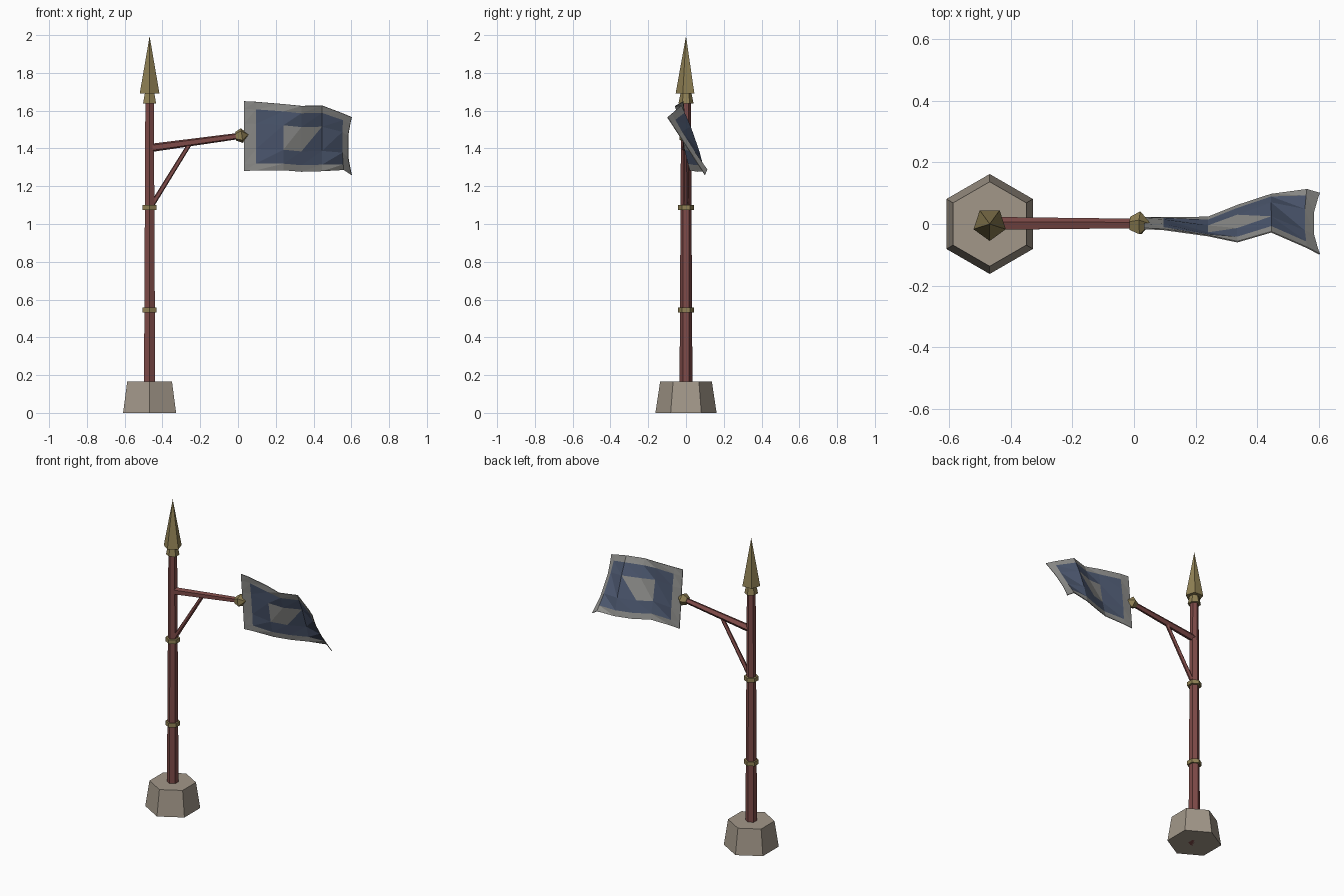
import bpy, bmesh, math
from mathutils import Vector

if "Cube" in bpy.data.objects:
    bpy.data.objects.remove(bpy.data.objects["Cube"])


def material(name, rgb):
    m = bpy.data.materials.new(name)
    m.diffuse_color = (*rgb, 1)
    m.use_nodes = True
    m.node_tree.nodes["Principled BSDF"].inputs["Base Color"].default_value = m.diffuse_color
    return m


WOOD = material("red_wood", (0.21, 0.07, 0.065))
BRASS = material("brass", (0.28, 0.22, 0.09))
STONE = material("stone", (0.36, 0.31, 0.25))
NAVY = material("navy_cloth", (0.075, 0.10, 0.165))
GREY = material("grey_cloth", (0.28, 0.28, 0.27))
X0 = -0.468  # pole axis


def finish(name, bm, mats):
    bmesh.ops.recalc_face_normals(bm, faces=bm.faces[:])
    me = bpy.data.meshes.new(name)
    bm.to_mesh(me)
    bm.free()
    for m in mats:
        me.materials.append(m)
    ob = bpy.data.objects.new(name, me)
    bpy.context.collection.objects.link(ob)
    return ob


def turned(name, start, axis, profile, sides, mat, phase=math.pi / 2):
    """Faceted solid: profile of (distance along axis, radius); axis lies in the xz plane."""
    start, axis = Vector(start), Vector(axis).normalized()
    v = Vector((0, 1, 0))
    u = v.cross(axis)
    bm = bmesh.new()
    rings = []
    for d, r in profile:
        c = start + axis * d
        if r == 0:
            rings.append([bm.verts.new(c)] * sides)
            continue
        angles = [phase + 2 * math.pi * i / sides for i in range(sides)]
        rings.append([bm.verts.new(c + (u * math.cos(a) + v * math.sin(a)) * r) for a in angles])
    for a, b in zip(rings, rings[1:]):
        for i in range(sides):
            j = (i + 1) % sides
            bm.faces.new(list(dict.fromkeys((a[i], a[j], b[j], b[i]))))
    for ring in (rings[0], rings[-1]):
        if ring[0] is not ring[1]:
            bm.faces.new(ring)
    return finish(name, bm, [mat])


def bar(name, p0, p1, r0, r1, sides, mat):
    d = Vector(p1) - Vector(p0)
    return turned(name, p0, d, [(0, r0), (d.length, r1)], sides, mat)


UP = (0, 0, 1)
# stone foot and pole
turned("stone_base", (X0, 0, 0), UP, [(0, 0.162), (0.165, 0.137)], 6, STONE)
bar("pole", (X0, 0, 0), (X0, 0, 1.65), 0.035, 0.026, 6, WOOD)

# brass bands on the pole
for i, z in enumerate((0.545, 1.087)):
    turned(f"pole_band_{i + 1}", (X0, 0, z - 0.013), UP, [(0, 0.043), (0.026, 0.043)], 6, BRASS)

# collar and spear tip
turned("spear_collar", (X0, 0, 1.638), UP, [(0, 0.040), (0.054, 0.029)], 6, BRASS)
turned("spear_tip", (X0, 0, 1.69), UP, [(0, 0.055), (0.305, 0)], 5, BRASS, -math.pi / 2)

# side arm, diagonal brace and arm finial
bar("side_arm", (X0, 0, 1.402), (0.02, 0, 1.468), 0.023, 0.017, 5, WOOD)
bar("brace", (-0.462, 0, 1.09), (-0.255, 0, 1.425), 0.014, 0.012, 5, WOOD)
turned("arm_finial", (-0.012, 0, 1.464), (1, 0, 0.13),
       [(0, 0.024), (0.033, 0.041), (0.068, 0)], 5, BRASS)

# waving flag: columns of (x, top y, top z, bottom y, bottom z, mid bulge)
COLUMNS = [
    (0.032, -0.015, 1.650, 0.020, 1.280, 0.0),
    (0.095, -0.018, 1.647, 0.020, 1.284, 0.006),
    (0.240, -0.038, 1.635, 0.022, 1.285, -0.012),
    (0.335, -0.058, 1.625, 0.060, 1.277, 0.006),
    (0.445, -0.026, 1.627, 0.096, 1.280, 0.012),
    (0.560, -0.076, 1.583, 0.112, 1.287, -0.008),
    (0.602, -0.098, 1.565, 0.100, 1.260, 0.0),
]
ROWS = [0, 0.11, 0.32, 0.69, 0.90, 1]
bm = bmesh.new()
grid = []
for c, (x, yt, zt, yb, zb, bulge) in enumerate(COLUMNS):
    col = []
    for t in ROWS:
        arch = math.sin(math.pi * t)
        pinch = 0.023 * arch if c == 6 else 0.008 * arch if c == 5 else 0
        col.append(bm.verts.new((x - pinch, yt + (yb - yt) * t + bulge * arch, zt + (zb - zt) * t)))
    grid.append(col)
for c in range(6):
    for r in range(5):
        a, b = grid[c][r], grid[c + 1][r]
        d, e = grid[c][r + 1], grid[c + 1][r + 1]
        upper, lower = bm.faces.new((a, d, b)), bm.faces.new((b, d, e))
        border = c in (0, 5) or r in (0, 4)
        upper.material_index = 1 if border or (r == 2 and c in (2, 3)) else 0
        lower.material_index = 1 if border or (r == 2 and c == 2) else 0
flag = finish("flag", bm, [NAVY, GREY])
thick = flag.modifiers.new("cloth_thickness", 'SOLIDIFY')
thick.thickness = 0.004
thick.offset = 0
